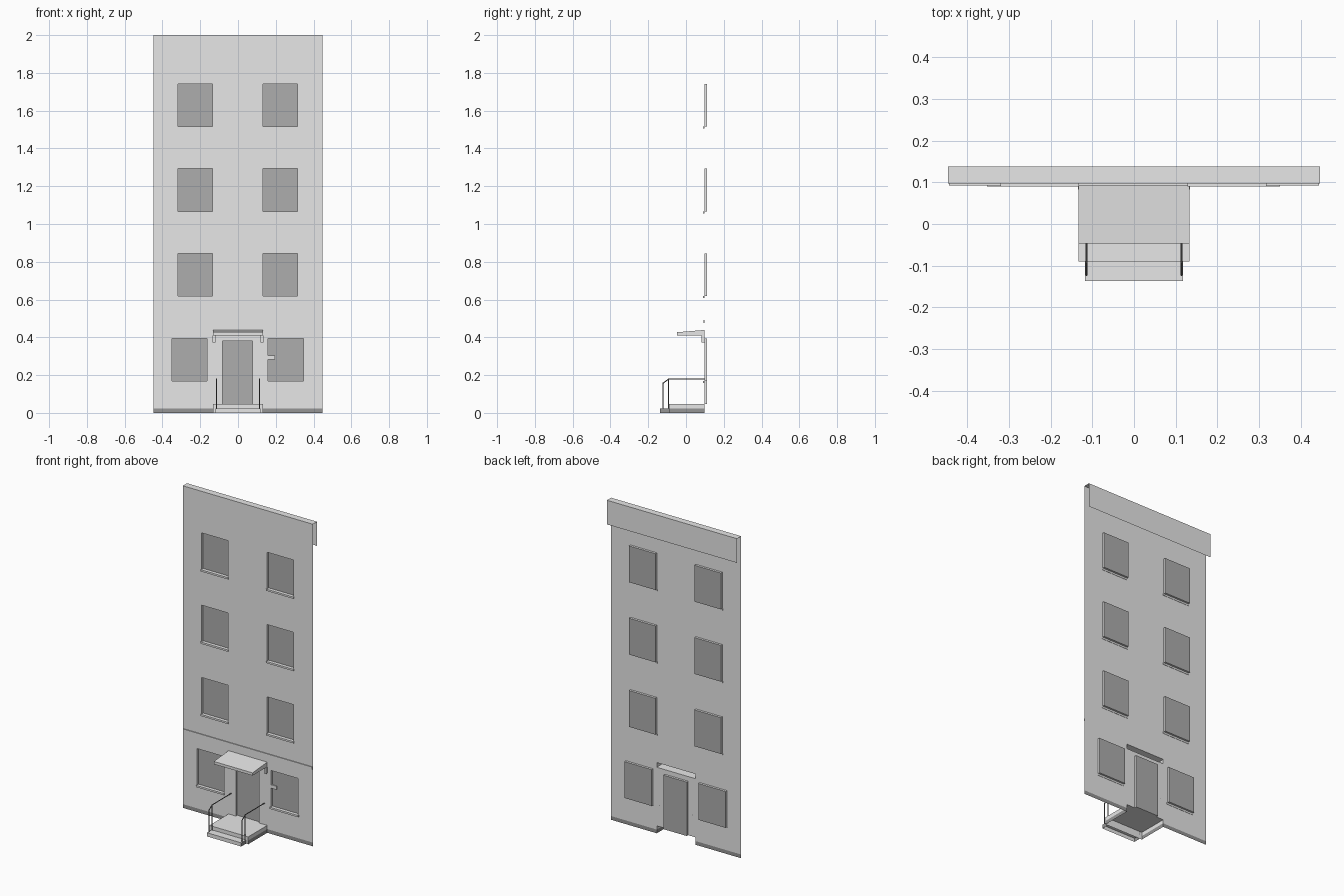
import bpy, bmesh
from mathutils import Vector

if "Cube" in bpy.data.objects:
    bpy.data.objects.remove(bpy.data.objects["Cube"])


def material(name, v):
    m = bpy.data.materials.new(name)
    m.use_nodes = True
    m.diffuse_color = (v, v, v, 1)
    m.node_tree.nodes["Principled BSDF"].inputs["Base Color"].default_value = (v, v, v, 1)
    return m


STONE = material("pale grey", 0.8)
GLASS = material("mid grey", 0.42)
PLINTH = material("dark grey", 0.3)
METAL = material("charcoal", 0.15)

W, WALL, PANE, BACK = 0.447, 0.097, 0.111, 0.138   # half width and depths
LAND, BASE = 0.046, 0.023                         # landing and plinth tops


def finish(name, bm, *mats):
    bmesh.ops.remove_doubles(bm, verts=bm.verts, dist=1e-5)
    me = bpy.data.meshes.new(name)
    bm.to_mesh(me)
    bm.free()
    for m in mats:
        me.materials.append(m)
    ob = bpy.data.objects.new(name, me)
    bpy.context.collection.objects.link(ob)
    return ob


def face(bm, pts, mat=0):
    f = bm.faces.new([bm.verts.new(p) for p in pts])
    f.material_index = mat


def upright(bm, x0, x1, z0, z1, y, mat=0):
    face(bm, [(x0, y, z0), (x1, y, z0), (x1, y, z1), (x0, y, z1)], mat)


def shelf(bm, x0, x1, y0, y1, z):
    face(bm, [(x0, y0, z), (x1, y0, z), (x1, y1, z), (x0, y1, z)])


def flank(bm, x, y0, y1, z0, z1, mat=0):
    pts = [(x, y0, z0), (x, y1, z0), (x, y1, z1), (x, y0, z1)]
    face(bm, pts if x > 0 else pts[::-1], mat)


def box(name, x0, x1, y0, y1, z0, z1, mat=STONE):
    bm = bmesh.new()
    bmesh.ops.create_cube(bm, size=1)
    for v in bm.verts:
        v.co = ((x0 + x1) / 2 + v.co.x * (x1 - x0),
                (y0 + y1) / 2 + v.co.y * (y1 - y0),
                (z0 + z1) / 2 + v.co.z * (z1 - z0))
    return finish(name, bm, mat)


# Openings: (name, x0, x1, z0, z1)
windows = []
for floor in range(3):
    z = 0.618 + 0.449 * floor
    windows += [(f"window_{floor + 1}_right", -0.317, -0.136, z, z + 0.226),
                (f"window_{floor + 1}_left", 0.133, 0.314, z, z + 0.226)]
windows += [("window_ground_right", -0.349, -0.163, 0.168, 0.394),
            ("window_ground_left", 0.158, 0.346, 0.168, 0.394)]
door = ("door", -0.083, 0.077, LAND, 0.381)
gaps = [("step_gap", -0.133, 0.133, 0, LAND), ("canopy_gap", -0.133, 0.133, 0.41, 0.439)]
holes = windows + [door] + gaps

# Facade sheet, left open at every hole
bm = bmesh.new()
xs = sorted({-W, W} | {x for h in holes for x in h[1:3]})
zs = sorted({0, BASE, 2} | {z for h in holes for z in h[3:5]})
for x0, x1 in zip(xs, xs[1:]):
    for z0, z1 in zip(zs, zs[1:]):
        cx, cz = (x0 + x1) / 2, (z0 + z1) / 2
        if not any(a < cx < b and c < cz < d for _, a, b, c, d in holes):
            upright(bm, x0, x1, z0, z1, WALL, int(cz < BASE))
finish("facade", bm, STONE, PLINTH)

# Recessed panes with reveals
for name, x0, x1, z0, z1 in windows + [door]:
    bm = bmesh.new()
    upright(bm, x0, x1, z0, z1, PANE, 1)
    for x in (x0, x1):
        face(bm, [(x, WALL, z0), (x, PANE, z0), (x, PANE, z1), (x, WALL, z1)])
    for z in (z0, z1):
        shelf(bm, x0, x1, WALL, PANE, z)
    finish(name, bm, STONE, GLASS)
    if name != "door":
        box(name + "_sill", x0 - 0.004, x1 + 0.004, 0.09, WALL + 0.002, z0 - 0.011, z0)

# Roof strip and rear parapet sheet
bm = bmesh.new()
shelf(bm, -W, W, WALL, BACK, 2)
upright(bm, W, -W, 1.85, 2, BACK)
finish("roof_parapet", bm, STONE)

# String course and small wall plate
box("string_course", -0.444, 0.444, 0.092, WALL, 0.477, 0.493)
box("wall_plate", 0.157, 0.195, 0.099, 0.105, 0.283, 0.304)

# Sloping canopy, hollow toward the wall
bm = bmesh.new()
c, front, low, mid, high = 0.133, -0.047, 0.41, 0.427, 0.439
shelf(bm, -c, c, front, WALL, low)
upright(bm, -c, c, low, mid, front)
face(bm, [(-c, front, mid), (c, front, mid), (c, WALL, high), (-c, WALL, high)])
for x in (-c, c):
    pts = [(x, front, low), (x, WALL, low), (x, WALL, high), (x, front, mid)]
    face(bm, pts if x > 0 else pts[::-1])
finish("canopy", bm, STONE)
for side, s in (("left", 1), ("right", -1)):
    a, b = sorted((s * 0.12, s * 0.135))
    box("canopy_bracket_" + side, a, b, 0.083, WALL, 0.372, low)

# Landing and lower step, hollow below
bm = bmesh.new()
shelf(bm, -c, c, -0.09, WALL, LAND)
upright(bm, -c, c, 0, LAND, -0.09)
shelf(bm, -0.118, 0.118, -0.137, -0.09, BASE)
upright(bm, -0.118, 0.118, 0, BASE, -0.137)
for s in (-1, 1):
    flank(bm, s * c, -0.09, WALL, 0, BASE, 1)
    flank(bm, s * c, -0.09, WALL, BASE, LAND)
    flank(bm, s * 0.118, -0.137, -0.09, 0, BASE, 1)
finish("entrance_steps", bm, STONE, PLINTH)


# Handrails made of slim square bars
def bar(bm, a, b, r=0.0028):
    a, b = Vector(a), Vector(b)
    d = b - a
    res = bmesh.ops.create_cone(bm, cap_ends=True, segments=6, radius1=r, radius2=r, depth=d.length)
    rot = d.to_track_quat("Z", "Y")
    for v in res["verts"]:
        v.co = rot @ v.co + (a + b) / 2


for side, x in (("left", 0.114), ("right", -0.114)):
    bm = bmesh.new()
    bar(bm, (x, -0.122, BASE), (x, -0.122, 0.157))
    bar(bm, (x, -0.122, 0.157), (x, -0.092, 0.179))
    bar(bm, (x, -0.092, BASE), (x, -0.092, 0.179))
    bar(bm, (x, -0.092, 0.179), (x, WALL, 0.179))
    finish("handrail_" + side, bm, METAL)
